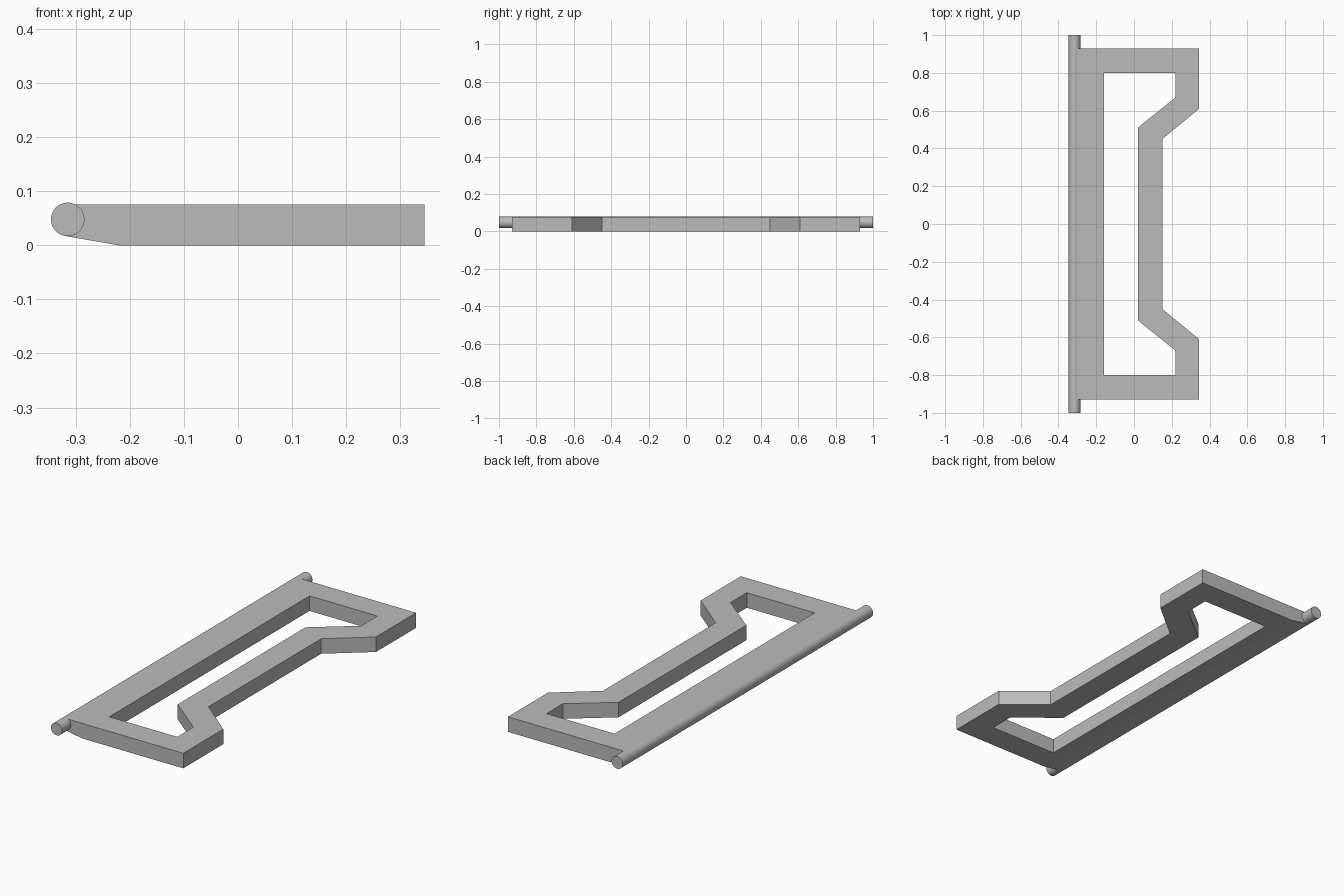
import bpy, bmesh, math

cube = bpy.data.objects.get("Cube")
if cube:
    bpy.data.objects.remove(cube, do_unlink=True)

THICK = 0.076

grey = bpy.data.materials.new("light_grey")
grey.use_nodes = True
colour = (0.5, 0.5, 0.5, 1)
grey.diffuse_color = colour
grey.node_tree.nodes["Principled BSDF"].inputs["Base Color"].default_value = colour

# Frame: matching outer and inner outline points, mirrored across y
half_outer = [(0.15, 0.45), (0.345, 0.61), (0.345, 0.93), (-0.22, 0.93)]
half_inner = [(0.02, 0.51), (0.22, 0.67), (0.22, 0.80), (-0.16, 0.80)]


def mirrored(points):
    return points + [(x, -y) for x, y in reversed(points)]


bm = bmesh.new()


def ring(points, z):
    return [bm.verts.new((x, y, z)) for x, y in mirrored(points)]


outer_low, outer_top = ring(half_outer, 0), ring(half_outer, THICK)
inner_low, inner_top = ring(half_inner, 0), ring(half_inner, THICK)
loops = [outer_low, outer_top, inner_top, inner_low]
count = len(outer_low)
hinge_wall = None
for a, b in zip(loops, loops[1:] + loops[:1]):
    for i in range(count):
        j = (i + 1) % count
        face = bm.faces.new((a[i], a[j], b[j], b[i]))
        if a is outer_low and i == count // 2 - 1:
            hinge_wall = face
bmesh.ops.recalc_face_normals(bm, faces=bm.faces)

# Sloped underside running up to the hinge pin
lip = bmesh.ops.extrude_discrete_faces(bm, faces=[hinge_wall])["faces"][0]
for v in lip.verts:
    if v.co.z > THICK / 2:
        v.co.x = -0.303
    else:
        v.co.x, v.co.z = -0.321, 0.0175
bmesh.ops.recalc_face_normals(bm, faces=bm.faces)

mesh = bpy.data.meshes.new("frame")
bm.to_mesh(mesh)
bm.free()
mesh.materials.append(grey)
frame = bpy.data.objects.new("frame", mesh)
bpy.context.collection.objects.link(frame)

# Hinge pin along the full length
bpy.ops.mesh.primitive_cylinder_add(vertices=48, radius=0.031, depth=2,
                                    location=(-0.315, 0, 0.048),
                                    rotation=(math.pi / 2, 0, 0))
pin = bpy.context.object
pin.name = "hinge_pin"
pin.data.materials.append(grey)
bpy.ops.object.shade_smooth_by_angle(angle=math.radians(30))
